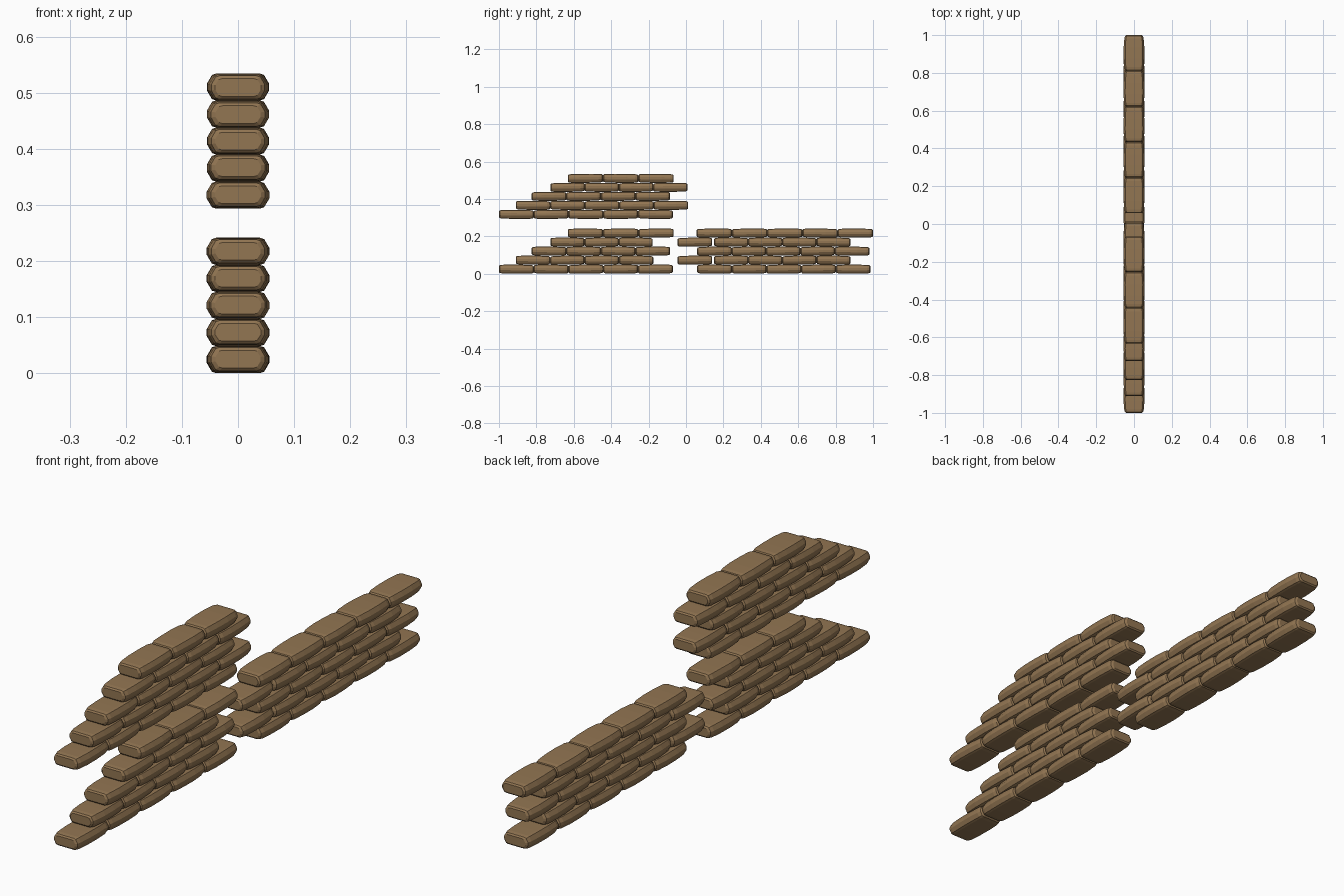
import bpy, bmesh, random

if "Cube" in bpy.data.objects:
    bpy.data.objects.remove(bpy.data.objects["Cube"])

random.seed(4)
mat = bpy.data.materials.new("brown_stone")
mat.diffuse_color = (0.29, 0.18, 0.085, 1)
mat.use_nodes = True
mat.node_tree.nodes["Principled BSDF"].inputs["Base Color"].default_value = mat.diffuse_color

# Half-size cross-section of one stone (x, z), bulging at mid height
PROFILE = [(0.055, -0.006), (0.055, 0.006), (0.046, 0.0215), (0.038, 0.024),
           (-0.038, 0.024), (-0.046, 0.0215), (-0.055, 0.006), (-0.055, -0.006),
           (-0.046, -0.0215), (-0.038, -0.024), (0.038, -0.024), (0.046, -0.0215)]
# Stations along the stone: (position as part of half length, x scale, z scale)
STATIONS = [(-1, 0.74, 0.66), (-0.95, 0.87, 0.87), (-0.8, 0.94, 0.96), (-0.3, 1, 1),
            (0.3, 1, 1), (0.8, 0.94, 0.96), (0.95, 0.87, 0.87), (1, 0.74, 0.66)]


def add_stone(bm, y0, y1, z):
    """Loft one worn stone between y0 and y1, centred on height z."""
    mid, half = (y0 + y1) / 2, (y1 - y0) / 2
    tilt = random.uniform(-0.0012, 0.0012)
    rings = []
    for t, sx, sz in STATIONS:
        wob = random.uniform(0.985, 1.015)
        rings.append([bm.verts.new((px * sx * wob, mid + t * half,
                                    z + pz * sz + t * tilt))
                      for px, pz in PROFILE])
    n = len(PROFILE)
    for a, b in zip(rings, rings[1:]):
        for i in range(n):
            j = (i + 1) % n
            bm.faces.new((a[i], a[j], b[j], b[i]))
    bm.faces.new(rings[0])
    bm.faces.new(rings[-1])


def build_section(name, base, courses):
    """Each course is a list of runs: (start y, end y, stone count)."""
    bm = bmesh.new()
    for k, runs in enumerate(courses):
        z = base + 0.0245 + k * 0.0482
        for start, end, count in runs:
            step = (end - start) / count
            for i in range(count):
                add_stone(bm, start + i * step, start + (i + 1) * step, z)
    bmesh.ops.recalc_face_normals(bm, faces=bm.faces)
    me = bpy.data.meshes.new(name)
    bm.to_mesh(me)
    bm.free()
    me.materials.append(mat)
    bpy.context.collection.objects.link(bpy.data.objects.new(name, me))


# Lower stepped section
build_section("lower_stepped_wall", 0.0, [
    [(-1.0, -0.07, 5)], [(-0.91, -0.175, 4)], [(-0.825, -0.085, 4)],
    [(-0.725, -0.178, 3)], [(-0.632, -0.066, 3)]])

# Upper stepped section, floating above the lower one
build_section("upper_stepped_wall", 0.293, [
    [(-1.0, -0.07, 5)], [(-0.91, 0.012, 5)], [(-0.825, -0.085, 4)],
    [(-0.725, 0.008, 4)], [(-0.632, -0.066, 3)]])

# Straight section with two stones keyed out towards the gap
keyed = [(-0.045, 0.14, 1), (0.15, 0.88, 4)]
build_section("straight_wall", 0.0, [
    [(0.06, 0.987, 5)], keyed, [(0.06, 0.98, 5)], keyed, [(0.057, 1.0, 5)]])
